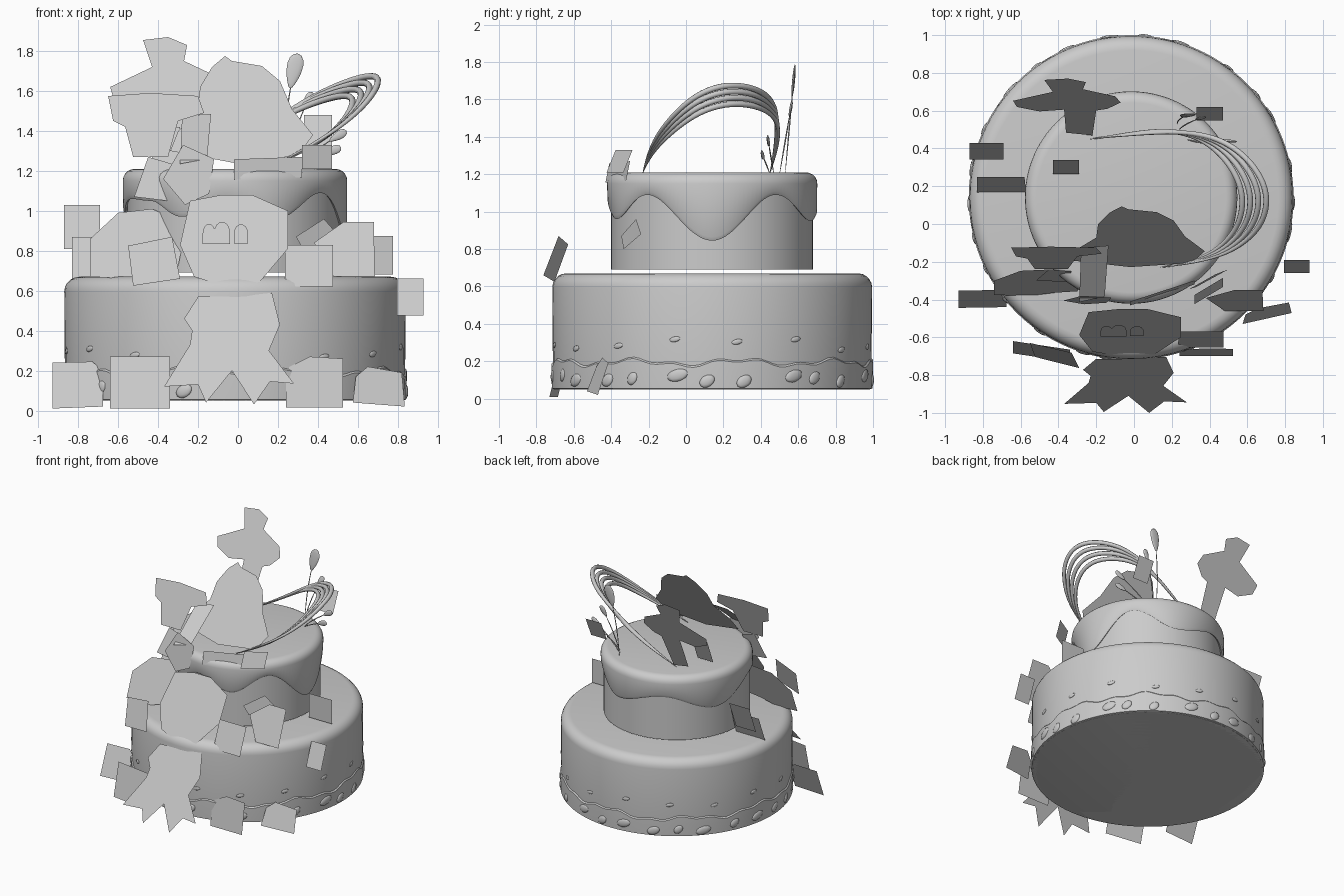
import bpy, bmesh, math, random
from mathutils import Vector

if "Cube" in bpy.data.objects:
    bpy.data.objects.remove(bpy.data.objects["Cube"])

random.seed(4)
CX, CY = -0.015, 0.14          # shared axis of both tiers

def material(name, value):
    m = bpy.data.materials.new(name)
    m.diffuse_color = (value, value, value, 1)
    m.use_nodes = True
    m.node_tree.nodes["Principled BSDF"].inputs["Base Color"].default_value = m.diffuse_color
    return m

GREY = material("light_grey", 0.6)

def finish(name, bm, smooth=None):
    me = bpy.data.meshes.new(name)
    bm.to_mesh(me)
    bm.free()
    ob = bpy.data.objects.new(name, me)
    bpy.context.collection.objects.link(ob)
    me.materials.append(GREY)
    if smooth:
        bpy.ops.object.select_all(action='DESELECT')
        ob.select_set(True)
        bpy.context.view_layer.objects.active = ob
        bpy.ops.object.shade_smooth_by_angle(angle=math.radians(smooth))
    return ob

def lathe(name, profile, seg=96):
    """Revolve (radius, z) points; z may be a function of the angle."""
    bm = bmesh.new()
    rings = []
    for r, z in profile:
        ring = []
        for i in range(seg):
            a = math.tau * i / seg
            ring.append(bm.verts.new((CX + r * math.cos(a), CY + r * math.sin(a),
                                      z(a) if callable(z) else z)))
        rings.append(ring)
    for lo, hi in zip(rings, rings[1:]):
        for i in range(seg):
            j = (i + 1) % seg
            bm.faces.new((lo[i], lo[j], hi[j], hi[i]))
    bm.faces.new(rings[0][::-1])
    bm.faces.new(rings[-1])
    return finish(name, bm, 40)

def rounded(r, z, b, n=5):
    """Rounded upper shoulder of a tier."""
    return [(r - b + b * math.cos(t), z - b + b * math.sin(t))
            for t in (math.pi / 2 * i / n for i in range(n + 1))]

# --- tiers ---
lathe("lower_tier", [(0.845, 0.05), (0.852, 0.2)] + rounded(0.855, 0.67, 0.075))
lathe("upper_tier", [(0.54, 0.69), (0.54, 1.15)])

# --- dripping icing: low and high points of its hem by angle ---
HEM = [(0, .845), (38, 1.09), (72, .95), (115, 1.04), (156, .93), (200, 1.06),
       (220, 1.05), (241, .97), (265, 1.06), (292, .96), (321, 1.09), (360, .845)]

def hem(a):
    d = math.degrees(a) % 360
    for (a0, z0), (a1, z1) in zip(HEM, HEM[1:]):
        if a0 <= d <= a1:
            return z0 + (z1 - z0) * (0.5 - 0.5 * math.cos(math.pi * (d - a0) / (a1 - a0)))

lathe("icing", [(0.535, lambda a: hem(a) + 0.01), (0.55, hem),
                (0.56, lambda a: hem(a) + 0.02)] + rounded(0.562, 1.21, 0.06), 144)

# --- ragged border and pebbles round the foot ---
def border_top(a):
    return 0.19 + 0.015 * math.sin(9 * a) + 0.01 * math.sin(23 * a + 1)

lathe("foot_border", [(0.84, 0.05), (0.857, 0.055), (0.86, 0.15),
                      (0.86, border_top), (0.845, lambda a: border_top(a) + 0.015)], 160)

def pebble(bm, a, z, w, h, depth, r):
    geo = bmesh.ops.create_icosphere(bm, subdivisions=2, radius=1)['verts']
    out = Vector((math.cos(a), math.sin(a), 0))
    side = Vector((-math.sin(a), math.cos(a), 0))
    for v in geo:
        c = v.co.copy()
        v.co = Vector((CX, CY, z)) + out * (r + c.x * depth) + side * c.y * w
        v.co.z += c.z * h + c.y * h * 0.3

bm = bmesh.new()
for i in range(26):
    a = math.tau * i / 26 + random.uniform(-.06, .06)
    pebble(bm, a, 0.1 + random.uniform(-.01, .03), random.uniform(.03, .06), 0.035, 0.012, 0.856)
for i in range(16):
    a = math.tau * (i + .4) / 16
    pebble(bm, a, 0.29 + random.uniform(-.03, .03), 0.03, 0.015, 0.006, 0.854)
finish("foot_pebbles", bm, 60)

# --- ribbon loops and sprigs ---
def strand(name, pts, thick):
    cu = bpy.data.curves.new(name, 'CURVE')
    cu.dimensions = '3D'
    cu.bevel_depth = thick
    cu.bevel_resolution = 2
    cu.resolution_u = 8
    sp = cu.splines.new('NURBS')
    sp.points.add(len(pts) - 1)
    for i, p in enumerate(pts):
        sp.points[i].co = (*p, 1)
        sp.points[i].radius = 0.12 + math.sin(math.pi * i / (len(pts) - 1))
    sp.use_endpoint_u = True
    sp.order_u = 4
    ob = bpy.data.objects.new(name, cu)
    bpy.context.collection.objects.link(ob)
    cu.materials.append(GREY)

LOOP = [(-.23, .45, 1.21), (.05, .48, 1.36), (.3, .50, 1.54), (.54, .42, 1.65), (.70, .23, 1.69),
        (.71, .05, 1.63), (.6, -.11, 1.48), (.4, -.2, 1.34), (.14, -.23, 1.21)]
for k in range(4):
    pts = []
    for i, p in enumerate(LOOP):
        s = k * 0.045 * math.sin(math.pi * i / 8)
        pts.append((p[0] - s, p[1] + s * 0.1, p[2] - s * 0.75))
    strand("ribbon_loop_%d" % (k + 1), pts, 0.015)

def sprig(name, base, tip, size):
    """Thin stem ending in a flattened drop."""
    base, tip = Vector(base), Vector(tip)
    mid = (base + tip) / 2 + Vector((-.03, 0, 0))
    strand(name + "_stem", [base, mid, tip], 0.006)
    bm = bmesh.new()
    bmesh.ops.create_uvsphere(bm, u_segments=12, v_segments=8, radius=1)
    d = (tip - mid).normalized()
    side = d.cross(Vector((0, 1, 0))).normalized()
    for v in bm.verts:
        c = v.co.copy()
        v.co = tip + d * c.z * size + side * c.x * size * .42 * (1 + .4 * c.z) + Vector((0, c.y * .008, 0))
    finish(name + "_leaf", bm, 60)

sprig("tall_sprig", (.23, .53, 1.2), (.28, .575, 1.7), .09)
sprig("middle_sprig", (.24, .5, 1.2), (.35, .56, 1.55), .05)
sprig("right_sprig", (.27, .47, 1.2), (.5, .44, 1.375), .05)
sprig("low_sprig", (.27, .45, 1.2), (.47, .41, 1.30), .05)

# --- flat cards: outline in (x, z), plane y = y0 + ax*x + az*z through a given point ---
def card(name, pts, y0, at, ax=0, az=0.4):
    bm = bmesh.new()
    bm.faces.new([bm.verts.new((x, y0 + ax * (x - at[0]) + az * (z - at[1]), z)) for x, z in pts])
    return finish(name, bm)

def box(x0, x1, z0, z1, s=0.0):
    return [(x0, z0), (x1, z0 + s), (x1, z1), (x0, z1 - s)]

card("star_card", [(-.62, 1.55), (-.64, 1.62), (-.43, 1.72), (-.475, 1.855), (-.35, 1.87), (-.255, 1.83),
     (-.27, 1.75), (-.1, 1.67), (-.07, 1.6), (-.14, 1.53), (-.2, 1.51), (-.22, 1.23), (-.36, 1.26),
     (-.37, 1.52), (-.5, 1.5)], .77, (0, 1.87), 0, .47)
card("large_card", [(-.13, 1.72), (-.065, 1.775), (-.03, 1.75), (.12, 1.725), (.21, 1.65), (.27, 1.51),
     (.375, 1.38), (.32, 1.3), (.25, 1.27), (-.02, 1.24), (-.34, 1.3), (-.3, 1.4), (-.2, 1.5),
     (-.19, 1.62)], .09, (0, 1.77), 0, .6)
card("pentagon_card", [(-.65, 1.575), (-.44, 1.59), (-.2, 1.575), (-.17, 1.49), (-.3, 1.45), (-.35, 1.27),
     (-.525, 1.27), (-.565, 1.42), (-.625, 1.45)], -.12, (0, 1.59), 0, .37)
card("leaning_card", [(-.28, 1.475), (-.135, 1.485), (-.155, 1.26), (-.29, 1.235)], -.12, (0, 1.48), 0, 1.2)
card("left_rim_card", [(-.45, 1.27), (-.33, 1.235), (-.355, 1.05), (-.52, 1.07)], -.24, (0, 1.27), 0, .3)
card("front_rim_card", [(-.275, 1.33), (-.12, 1.26), (-.145, 1.085), (-.265, 1.03), (-.375, 1.16)],
     -.38, (0, 1.33), 0, .15)
card("banner_card", box(-.02, .32, 1.155, 1.27, .012), -.42, (-.02, 1.21), .32, .2)
card("right_rim_card", box(.32, .47, 1.21, 1.33), -.40, (.32, 1.27), .6, .4)
card("back_card", box(.33, .47, 1.32, 1.48), .62, (0, 1.48), 0, .45)
card("top_card", box(-.43, -.29, 1.23, 1.42), .34, (0, 1.42))
card("left_shoulder_card", [(-.6, .99), (-.43, 1.01), (-.34, .97), (-.27, .87), (-.3, .72), (-.42, .7),
     (-.55, .66), (-.74, .67), (-.74, .86)], -.24, (0, 1.01))
card("far_left_card", box(-.87, -.69, .81, 1.03), .43, (0, 1.03))
card("mid_left_card", [(-.83, .66), (-.57, .65), (-.58, .87), (-.83, .87)], .25, (0, .87))
card("left_tilted_card", [(-.55, .825), (-.33, .87), (-.29, .66), (-.525, .625)], -.635, (-.55, .81), -.3, .33)
card("centre_card", box(.235, .475, .62, .83), -.57, (0, .83))
card("side_tilted_card", [(.29, .87), (.43, .96), (.5, .88), (.33, .80)], -.29, (.4, .88), .5, .1)
card("right_shoulder_card", [(.38, .84), (.53, .945), (.68, .945), (.685, .67), (.48, .67)], -.35, (0, .945))
card("far_right_card", box(.57, .775, .68, .875), .1, (0, 0), 0, 0)
card("outer_right_card", box(.795, .93, .475, .66), -.19, (0, .66), 0, .38)
card("low_far_left_card", [(-.93, .24), (-.73, .245), (-.675, .2), (-.675, .02), (-.93, .01)], -.35, (0, .245))
card("low_left_card", box(-.64, -.34, .01, .27), -.62, (-.64, .27), -.15, .25)
card("low_right_card", [(.24, .21), (.36, .27), (.525, .26), (.525, .015), (.24, .015)], -.66, (0, .265), 0, .16)
card("low_far_right_card", [(.59, .17), (.65, .22), (.82, .19), (.835, .02), (.575, .04)],
     -.47, (.7, .12), .25, .35)
card("body_card", [(-.2, .57), (0, .57), (.17, .59), (.21, .43), (.155, .3), (.28, .135), (.16, .145),
     (.08, .03), (-.03, .2), (-.16, .04), (-.2, .13), (-.37, .12), (-.24, .33), (-.23, .4), (-.27, .46)],
     -1.0, (0, .03), 0, .53)
card("head_card", [(-.24, 1.05), (-.08, 1.08), (.07, 1.08), (.25, 1.0), (.25, .81), (.11, .645),
     (-.03, .61), (-.22, .67), (-.29, .83)], -.45, (0, 1.08), 0, .55)

# --- small arched plates on the head card ---
for i, (x, z, w, h) in enumerate([(-.145, .885, .032, .05), (-.08, .89, .04, .055), (.015, .885, .036, .048)]):
    arch = [(x - w, z - h), (x + w, z - h)] + [
        (x + w * math.cos(t), z + h * math.sin(t)) for t in (math.pi * k / 8 for k in range(9))]
    card("arched_plate_%d" % (i + 1), arch, -.46, (0, 1.08), 0, .55)
